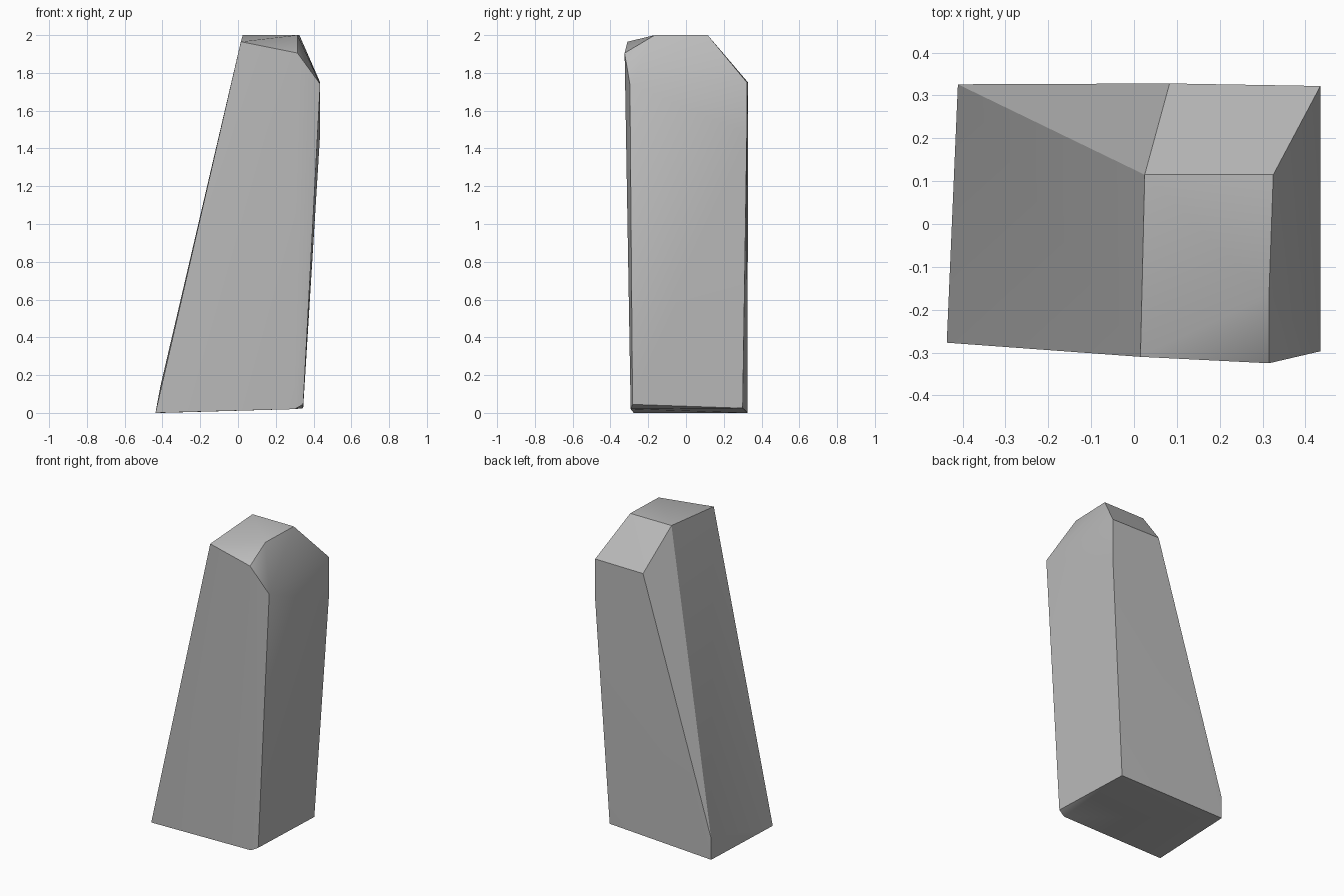
import bpy
import bmesh
import math

default_cube = bpy.data.objects.get("Cube")
if default_cube:
    bpy.data.objects.remove(default_cube, do_unlink=True)


def flat_material(name, colour):
    material = bpy.data.materials.new(name)
    material.use_nodes = True
    material.diffuse_color = colour
    shader = material.node_tree.nodes["Principled BSDF"]
    shader.inputs["Base Color"].default_value = colour
    return material


def hull_stone(name, corners, material):
    """Stretch a faceted convex skin over the corner points."""
    bm = bmesh.new()
    for corner in corners:
        bm.verts.new(corner)
    hull = bmesh.ops.convex_hull(bm, input=bm.verts[:])
    loose = [v for v in bm.verts if not v.link_faces]
    bmesh.ops.delete(bm, geom=loose, context="VERTS")
    bmesh.ops.recalc_face_normals(bm, faces=bm.faces[:])
    mesh = bpy.data.meshes.new(name)
    bm.to_mesh(mesh)
    bm.free()
    mesh.materials.append(material)
    stone = bpy.data.objects.new(name, mesh)
    bpy.context.collection.objects.link(stone)
    return stone


# Foot of the stone, with a clipped front corner and a short back edge
foot = [
    (-.437, -.277, 0), (-.411, .326, 0), (-.411, .326, .14),
    (.3, -.293, .02), (.345, -.283, .045), (.345, .3, .025),
]
# Shoulder ring below the crown
shoulder = [
    (.083, .328, 1.75), (.435, .322, 1.75),
    (.435, .322, 1.48), (.435, -.297, 1.74),
]
# Crown: level at the back, sloping towards the front
crown = [
    (.025, .115, 2), (.325, .115, 2), (.315, -.165, 2),
    (.015, -.31, 1.965), (.315, -.325, 1.905),
]

grey = flat_material("stone grey", (.5, .5, .5, 1))
stone = hull_stone("standing_stone", foot + shoulder + crown, grey)

# Soften shallow facets and keep the hard ridges
bpy.ops.object.select_all(action="DESELECT")
stone.select_set(True)
bpy.context.view_layer.objects.active = stone
bpy.ops.object.shade_smooth_by_angle(angle=math.radians(30))
